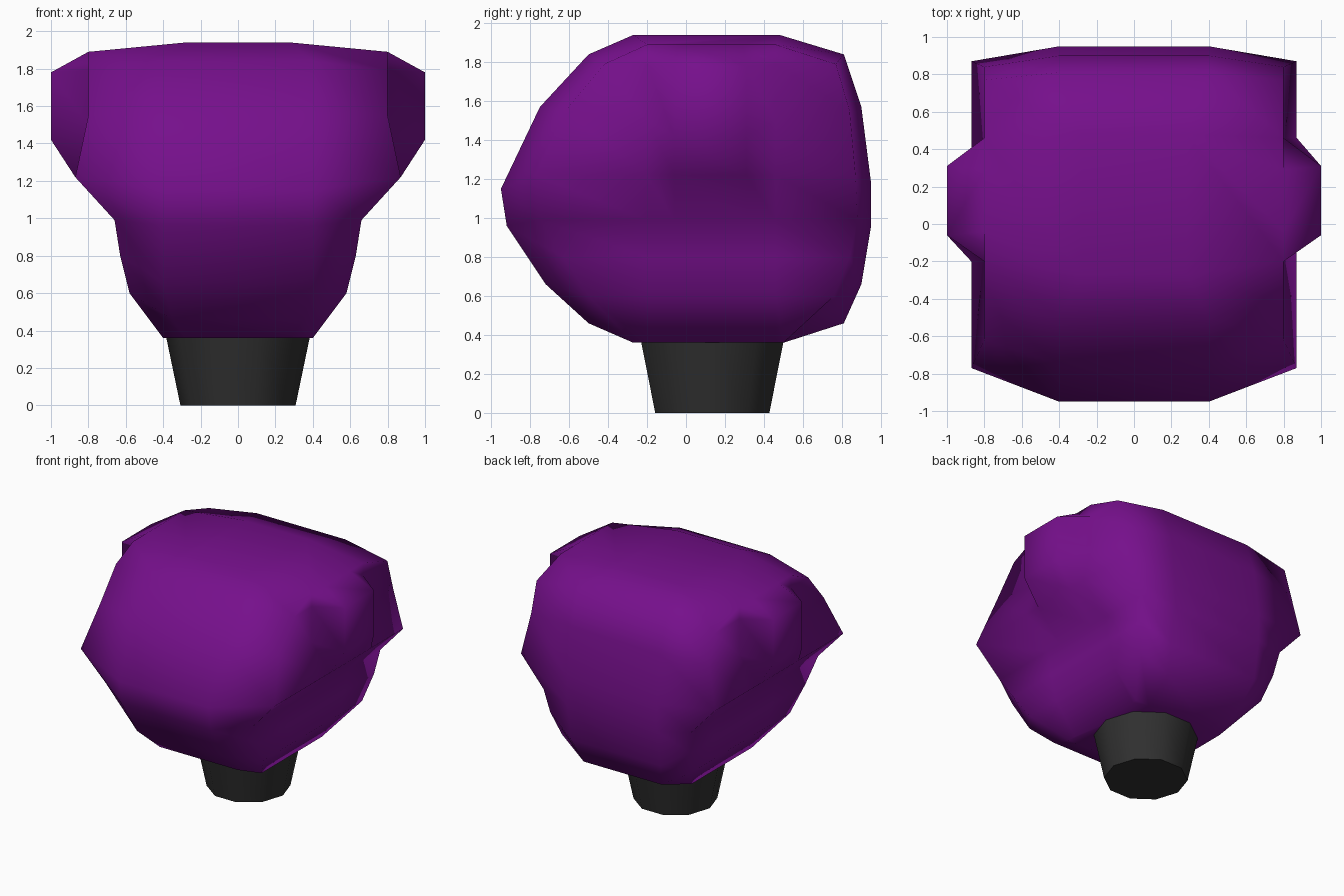
import bpy, bmesh, math

if "Cube" in bpy.data.objects:
    bpy.data.objects.remove(bpy.data.objects["Cube"])


def material(name, rgb):
    m = bpy.data.materials.new(name)
    m.diffuse_color = (*rgb, 1)
    m.use_nodes = True
    m.node_tree.nodes["Principled BSDF"].inputs["Base Color"].default_value = m.diffuse_color
    return m


purple = material("purple", (0.18, 0.005, 0.26))
charcoal = material("charcoal", (0.03, 0.03, 0.03))

# Head levels, top to bottom; each is the right half of a ring, front to back:
# front, front corner, side front, ear front, ear back, side back, back corner, back
levels = [
    [(.28, -.27, 1.94), (.8, -.2, 1.89), (.8, -.2, 1.89), (.8, -.04, 1.89),
     (.8, .29, 1.89), (.8, .46, 1.89), (.8, .46, 1.89), (.28, .48, 1.94)],
    [(.4, -.5, 1.84), (.8, -.42, 1.79), (.8, -.2, 1.79), (1, -.06, 1.78),
     (1, .31, 1.78), (.8, .46, 1.79), (.8, .77, 1.79), (.4, .81, 1.84)],
    [(.4, -.75, 1.57), (.8, -.62, 1.55), (.8, -.2, 1.5), (1, -.06, 1.42),
     (1, .31, 1.42), (.8, .46, 1.5), (.8, .84, 1.55), (.4, .9, 1.57)],
    [(.4, -.95, 1.15), (.87, -.77, 1.22), (.87, -.2, 1.22), (.87, -.06, 1.22),
     (.87, .31, 1.22), (.87, .46, 1.22), (.87, .87, 1.22), (.4, .95, 1.18)],
]


# Jaw levels: front y/z, side x/z, corner y, back y
def jaw(front, a, z, w, wz, cf, cb, back):
    ys = (cf, -.2, -.06, .31, .46, cb)
    return [(a, front, z)] + [(w, max(cf, min(cb, y)), wz) for y in ys] + [(a, back, z)]


levels += [
    jaw(-.92, .4, .96, .66, .99, -.75, .88, .95),
    jaw(-.72, .4, .66, .63, .80, -.63, .84, .9),
    jaw(-.5, .35, .46, .58, .60, -.5, .76, .81),
    jaw(-.27, .28, .36, .4, .36, -.27, .5, .5),
]

# Head
bm = bmesh.new()
rings = []
for half in levels:
    ring = half + [(-x, y, z) for x, y, z in reversed(half)]
    rings.append([bm.verts.new(p) for p in ring])
n = len(rings[0])
for upper, lower in zip(rings, rings[1:]):
    for i in range(n):
        j = (i + 1) % n
        bm.faces.new((upper[i], lower[i], lower[j], upper[j]))
# Crown and underside: a centre strip with a sloping strip on each side
for ring in (rings[0], rings[-1]):
    bm.faces.new(ring[:8])
    bm.faces.new(ring[8:])
    bm.faces.new((ring[0], ring[7], ring[8], ring[15]))
bmesh.ops.remove_doubles(bm, verts=bm.verts, dist=0.001)
bmesh.ops.recalc_face_normals(bm, faces=bm.faces)
mesh = bpy.data.meshes.new("head")
bm.to_mesh(mesh)
bm.free()
head = bpy.data.objects.new("head", mesh)
bpy.context.collection.objects.link(head)
mesh.materials.append(purple)
for p in mesh.polygons:
    p.use_smooth = True

# Neck
bpy.ops.mesh.primitive_cone_add(vertices=10, radius1=.308, radius2=.385, depth=.37,
                                location=(0, .135, .185), rotation=(0, 0, math.pi / 2))
neck = bpy.context.object
neck.name = "neck"
neck.data.materials.append(charcoal)
bpy.ops.object.shade_smooth_by_angle(angle=math.radians(60))
